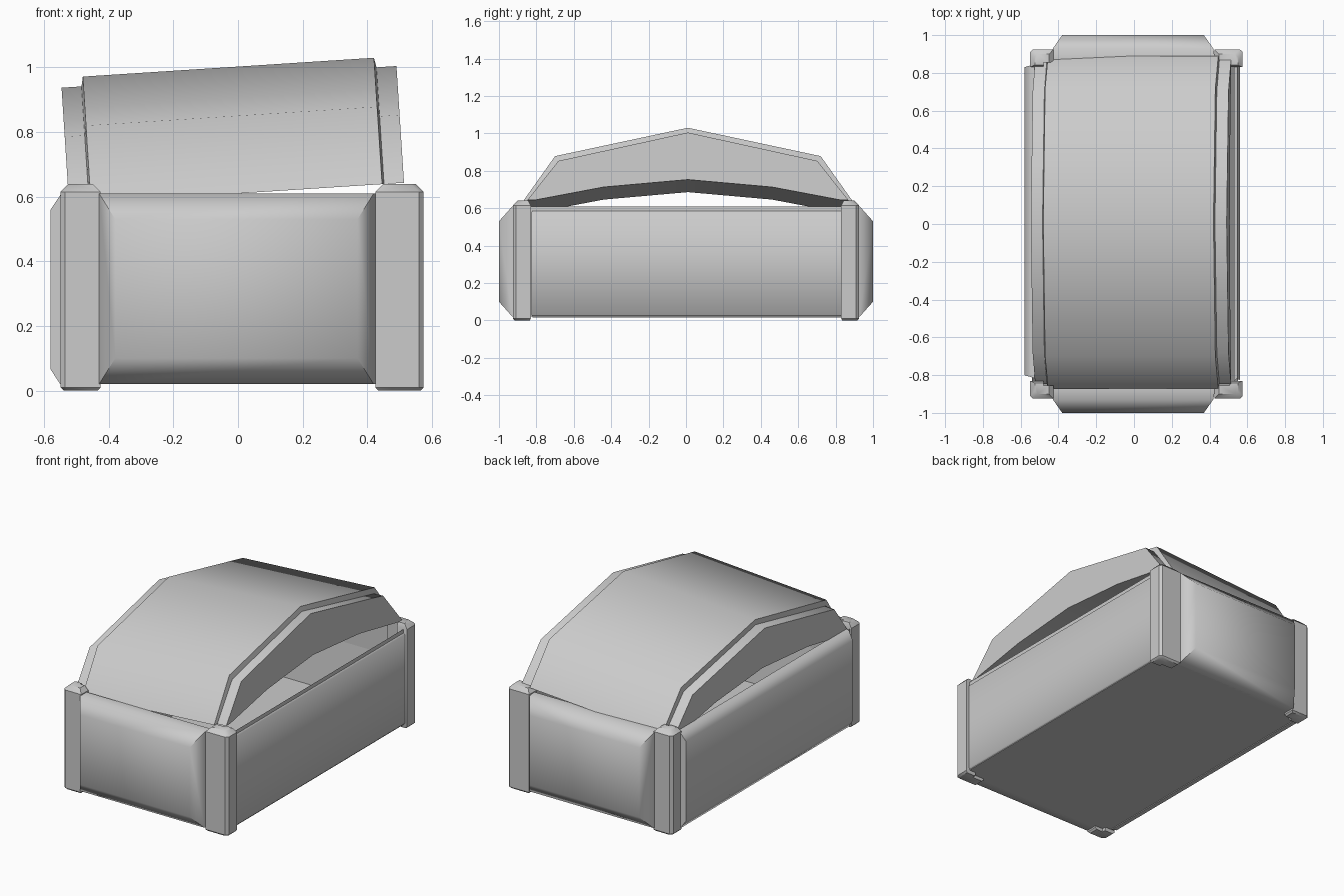
import bpy, bmesh, math
from mathutils import Matrix, Vector

if "Cube" in bpy.data.objects:
    bpy.data.objects.remove(bpy.data.objects["Cube"])


def finish(name, bm, angle=60):
    bmesh.ops.recalc_face_normals(bm, faces=bm.faces)
    mesh = bpy.data.meshes.new(name)
    bm.to_mesh(mesh)
    bm.free()
    ob = bpy.data.objects.new(name, mesh)
    bpy.context.collection.objects.link(ob)
    bpy.ops.object.select_all(action='DESELECT')
    ob.select_set(True)
    bpy.context.view_layer.objects.active = ob
    bpy.ops.object.shade_smooth_by_angle(angle=math.radians(angle))
    return ob


def loft(name, rings, angle=60):
    """Skin a list of matching closed rings and cap both ends."""
    bm = bmesh.new()
    vs = [[bm.verts.new(p) for p in r] for r in rings]
    n = len(vs[0])
    for a, b in zip(vs, vs[1:]):
        for i in range(n):
            j = (i + 1) % n
            bm.faces.new((a[i], a[j], b[j], b[i]))
    bm.faces.new(vs[0])
    bm.faces.new(vs[-1])
    return finish(name, bm, angle)


def bulged_panel(name, axis, root, tip, lo, hi, z0, z1, inset_side, inset_z):
    """Panel standing off a wall, with sloping borders."""
    def ring(d, a, b, c, e):
        pts = [(a, c), (b, c), (b, e), (a, e)]
        return [(d, p, z) if axis == 'x' else (p, d, z) for p, z in pts]
    outer = ring(tip, lo + inset_side, hi - inset_side, z0 + inset_z, z1 - inset_z)
    mid = root + (tip - root) * 0.45
    return loft(name, [ring(root, lo, hi, z0, z1),
                       ring(mid, lo + 0.01, hi - 0.01, z0, z1), outer])


# Open-topped chest body
bm = bmesh.new()
bmesh.ops.create_cube(bm, size=1, matrix=Matrix.Translation((0.005, 0, 0.315))
                      @ Matrix.Diagonal((1.09, 1.78, 0.59, 1)))
top = max(bm.faces, key=lambda f: f.calc_center_median().z)
bmesh.ops.inset_region(bm, faces=[top], thickness=0.07)
bmesh.ops.translate(bm, verts=top.verts, vec=(0, 0, -0.52))
finish("chest_body", bm, 30)

# Raised wall panels
bulged_panel("front_panel", 'y', -0.87, -1.0, -0.44, 0.43, 0.02, 0.61, 0.06, 0.08)
bulged_panel("back_panel", 'y', 0.87, 1.0, -0.44, 0.43, 0.02, 0.61, 0.06, 0.08)
bulged_panel("left_panel", 'x', -0.52, -0.58, -0.82, 0.85, 0.015, 0.61, 0.02, 0.05)
bulged_panel("right_panel", 'x', 0.53, 0.56, -0.83, 0.84, 0.02, 0.59, 0.005, 0.01)

# L-shaped corner posts with chamfered tops
for sx, side in ((-1, "left"), (1, "right")):
    for sy, end in ((-1, "front"), (1, "back")):
        X = 0.55 if sx < 0 else 0.575
        xi, yi, Y, t = 0.425, 0.83, 0.925, 0.05
        rings = []
        for z, d in ((0.0, 0.01), (0.01, 0.0), (0.615, 0.0), (0.64, 0.025)):
            L = [(xi + d, Y - d), (X - d - 0.015, Y - d), (X - d, Y - d - 0.015),
                 (X - d, yi + d / 2), (X - t - 0.02, yi + d / 2),
                 (X - t - 0.02, Y - t - 0.02), (xi + d, Y - t - 0.02)]
            rings.append([(sx * x, sy * y, z) for x, y in L])
        loft(f"{end}_{side}_post", rings, 40)

# Arched lid: raised middle band between two lower end rims, hollow beneath
outer = [(-0.88, 0.0), (-0.71, 0.24), (0.0, 0.392), (0.71, 0.24), (0.88, 0.0)]
inner = [(0.82, 0.0), (0.45, 0.07), (0.0, 0.11), (-0.45, 0.07), (-0.82, 0.0)]
rim = [(y * 0.975, max(0, z - 0.03)) for y, z in outer]


def ring(x, prof):
    return [(x, y + 0.01, z) for y, z in prof + inner]


lid = loft("lid", [ring(-0.524, rim), ring(-0.462, rim), ring(-0.456, outer),
                   ring(0.447, outer), ring(0.453, rim), ring(0.515, rim)], 50)
# Lid sits ajar: right edge lifted
lid.location = Vector((0, 0, 0.61))
lid.rotation_euler = (0, math.radians(-3.7), 0)
